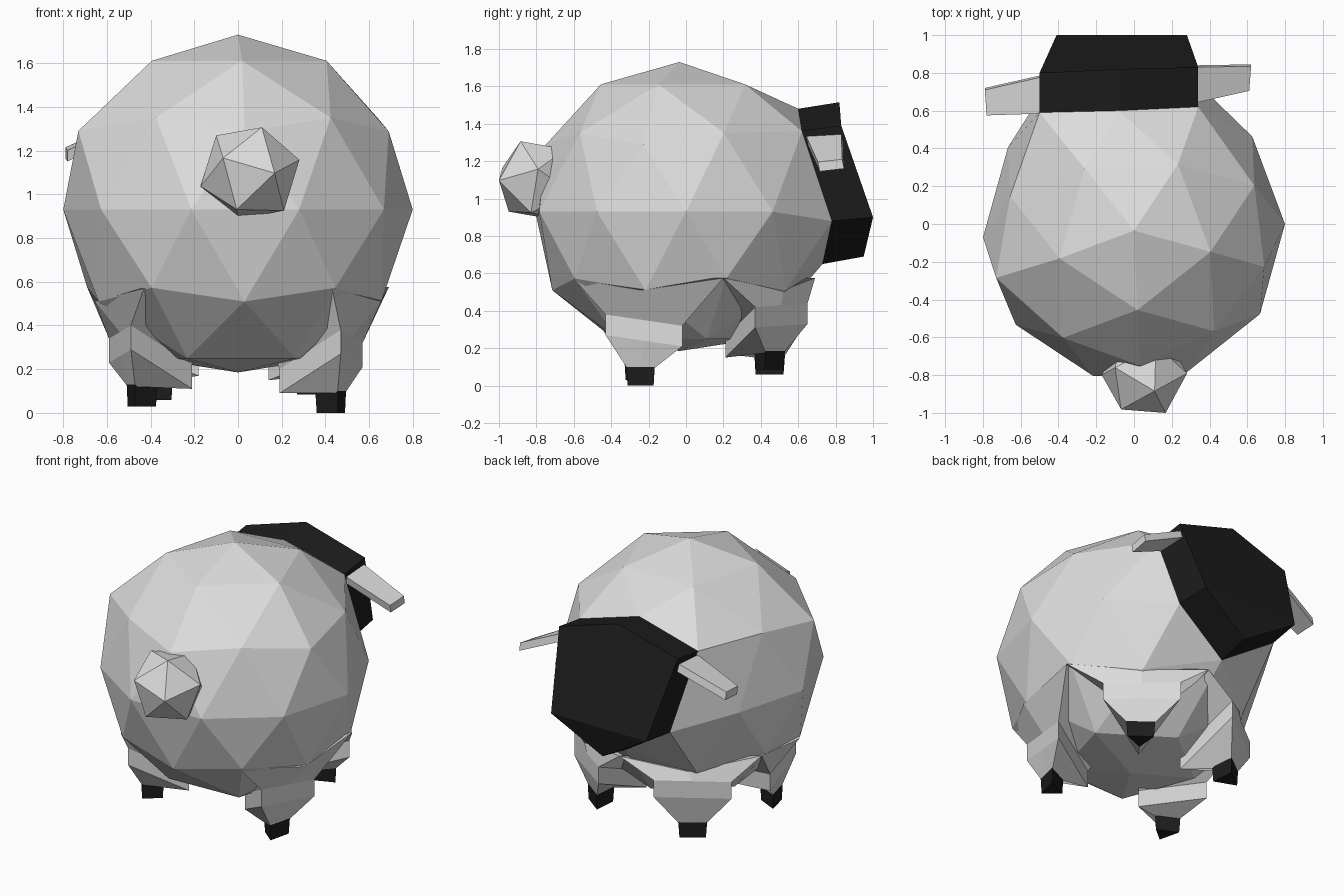
import bpy, bmesh
from math import radians
from mathutils import Vector, Matrix

if "Cube" in bpy.data.objects:
    bpy.data.objects.remove(bpy.data.objects["Cube"])


def material(name, rgb):
    m = bpy.data.materials.new(name)
    m.diffuse_color = (*rgb, 1)
    m.use_nodes = True
    m.node_tree.nodes["Principled BSDF"].inputs["Base Color"].default_value = m.diffuse_color
    return m


WOOL = material("wool_white", (0.72, 0.72, 0.72))
BLACK = material("soft_black", (0.012, 0.012, 0.012))


def finish(name, bm, mat):
    bmesh.ops.recalc_face_normals(bm, faces=bm.faces)
    me = bpy.data.meshes.new(name)
    bm.to_mesh(me)
    bm.free()
    me.materials.append(mat)
    ob = bpy.data.objects.new(name, me)
    bpy.context.collection.objects.link(ob)
    return ob


def loft(name, rings, mat, split=None):
    """Closed faceted solid through rings; split creases the end cap."""
    bm = bmesh.new()
    vs = [[bm.verts.new(p) for p in r] for r in rings]
    n = len(rings[0])
    for a, b in zip(vs, vs[1:]):
        for i in range(n):
            j = (i + 1) % n
            bm.faces.new((a[i], a[j], b[j], b[i]))
    bm.faces.new(vs[0])
    cap = bm.faces.new(vs[-1])
    if split:
        bmesh.utils.face_split(cap, vs[-1][split[0]], vs[-1][split[1]])
    return finish(name, bm, mat)


# Outline where the head grows out of the body
NECK = [(-0.08, 0.60, 1.48), (0.34, 0.62, 1.36), (0.30, 0.78, 0.88),
        (-0.07, 0.73, 0.65), (-0.43, 0.78, 0.88), (-0.50, 0.59, 1.36)]

# Body: faceted ball with a flattened belly, drawn out to meet the head
bm = bmesh.new()
place = Matrix.Translation((0, -0.035, 0.93)) @ Matrix.Rotation(radians(-87.5), 4, 'Z')
bmesh.ops.create_icosphere(bm, subdivisions=2, radius=0.8, matrix=place)
for v in bm.verts:
    v.co.z = max(v.co.z, 0.185)


def pull(target, source=None):
    source = Vector(source or target)
    v = min(bm.verts, key=lambda w: (w.co - source).length)
    v.co = target


for p in NECK:
    pull(p)
pull((-0.73, -0.285, 1.29), (-0.67, -0.285, 1.29))
finish("body", bm, WOOL)

# Tail: small tilted icosahedron
centre = Vector((0.055, -0.795, 1.097))
zax = Vector((0.115, -0.21, 0.0)).normalized()
toward = Vector((-0.125, -0.19, 0.07))
xax = (toward - zax * toward.dot(zax)).normalized()
rot = Matrix((xax, zax.cross(xax), zax)).transposed().to_4x4()
bm = bmesh.new()
bmesh.ops.create_icosphere(bm, subdivisions=1, radius=0.234,
                           matrix=Matrix.Translation(centre) @ rot)
finish("tail", bm, WOOL)

# Head: tilted six-sided block with a creased chin
loft("head", [NECK, [
    (-0.08, 0.82, 1.515), (0.34, 0.83, 1.39), (0.28, 1.0, 0.90),
    (-0.06, 0.95, 0.69), (-0.41, 1.0, 0.90), (-0.50, 0.80, 1.39)]],
    BLACK, split=(2, 4))


# Ears: thin drooping slabs
def ear(name, root, tip, thick=0.05):
    drop = Vector((0, 0.01, -thick))
    ends = [[Vector(p) for p in e] for e in (root, tip)]
    loft(name, [[a, b, b + drop, a + drop] for a, b in ends], WOOL)


ear("ear_right", [(0.32, 0.64, 1.34), (0.32, 0.83, 1.35)],
    [(0.61, 0.705, 1.195), (0.62, 0.835, 1.21)])
ear("ear_left", [(-0.48, 0.585, 1.34), (-0.48, 0.78, 1.35)],
    [(-0.78, 0.575, 1.20), (-0.79, 0.71, 1.215)])


# Legs: flare out of the body, then a short shank narrowing to a hoof
def leg(name, flare, knee, hoof, side, shift):
    flare, knee = [[Vector(p) for p in r] for r in (flare, knee)]
    knee.insert(1, (knee[0] + knee[1]) / 2)
    hoof = Vector(hoof)
    low = [p - Vector((0, 0, 0.11)) for p in knee]
    mid = (low[0] + low[2] + low[3]) / 3

    def small(k, z):
        return [Vector((hoof.x + (p.x - mid.x) * k, hoof.y + (p.y - mid.y) * k, z))
                for p in low]

    def put(ring, d=(0, 0, 0)):
        return [Vector((p.x * side, p.y, p.z)) + Vector(d) for p in ring]

    top = hoof.z + 0.09
    loft(name, [put(flare), put(knee, shift), put(low, shift), put(small(0.34, top))], WOOL)
    loft(name + "_hoof", [put(small(0.37, top + 0.01)), put(small(0.34, hoof.z))], BLACK)


FRONT = dict(flare=[(0.43, -0.60, 0.57), (0.655, -0.24, 0.51), (0.69, 0.20, 0.575), (0.10, -0.05, 0.40)],
             knee=[(0.47, -0.43, 0.38), (0.57, -0.02, 0.32), (0.19, -0.20, 0.20)])
BACK = dict(flare=[(0.69, 0.20, 0.575), (0.38, 0.52, 0.51), (0.0, 0.69, 0.575), (0.10, 0.05, 0.40)],
            knee=[(0.55, 0.37, 0.42), (0.18, 0.65, 0.44), (0.14, 0.21, 0.26)])
leg("front_leg_right", **FRONT, hoof=(0.435, -0.24, 0.0), side=1, shift=(0, 0, 0))
leg("front_leg_left", **FRONT, hoof=(0.45, -0.25, 0.03), side=-1, shift=(-0.02, -0.01, 0.02))
leg("back_leg_right", **BACK, hoof=(0.32, 0.44, 0.085), side=1, shift=(0, 0, 0))
leg("back_leg_left", **BACK, hoof=(0.355, 0.44, 0.06), side=-1, shift=(-0.04, 0, 0.02))
